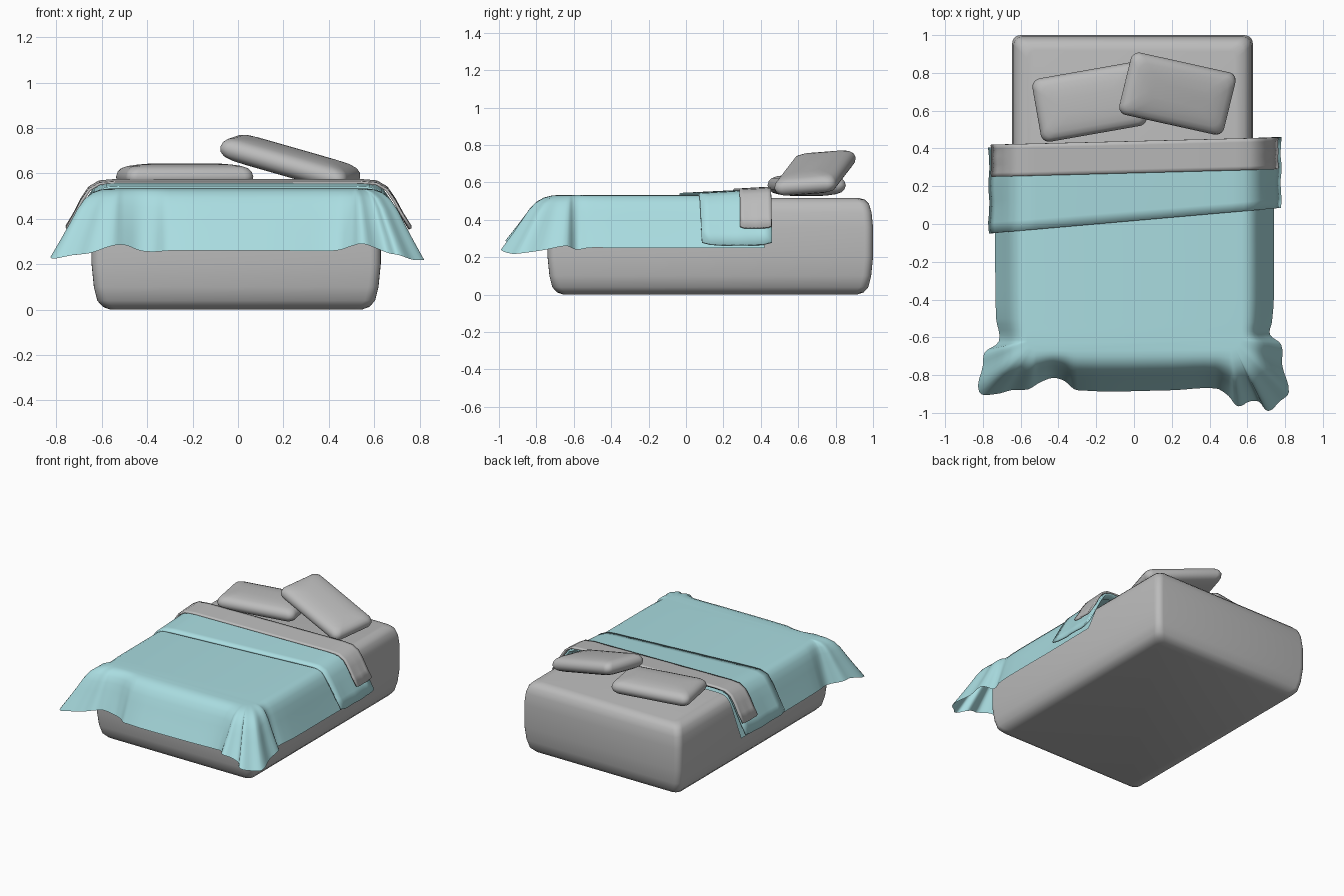
import bpy, bmesh, math
from mathutils import Vector, Matrix

if "Cube" in bpy.data.objects:
    bpy.data.objects.remove(bpy.data.objects["Cube"])


def material(name, rgb):
    m = bpy.data.materials.new(name)
    m.diffuse_color = (*rgb, 1)
    m.use_nodes = True
    m.node_tree.nodes["Principled BSDF"].inputs["Base Color"].default_value = m.diffuse_color
    return m


GREY = material("grey_linen", (0.5, 0.5, 0.5))
TEAL = material("teal_blanket", (0.40, 0.72, 0.75))


def finish(name, bm, mat, angle=50):
    bmesh.ops.recalc_face_normals(bm, faces=bm.faces)
    me = bpy.data.meshes.new(name)
    bm.to_mesh(me)
    bm.free()
    me.materials.append(mat)
    ob = bpy.data.objects.new(name, me)
    bpy.context.collection.objects.link(ob)
    bpy.context.view_layer.objects.active = ob
    ob.select_set(True)
    bpy.ops.object.shade_smooth_by_angle(angle=math.radians(angle))
    ob.select_set(False)
    return ob


def bridge(bm, a, b, closed):
    n = len(a)
    for i in range(n if closed else n - 1):
        j = (i + 1) % n
        bm.faces.new((a[i], a[j], b[j], b[i]))


def rounded_stack(name, hx, hy, r, levels, mat, matrix):
    """Soft box: rounded rectangles stacked at (height, inset) levels."""
    bm = bmesh.new()
    rings = []
    for z, inset in levels:
        ring = []
        for k, (sx, sy) in enumerate(((1, 1), (-1, 1), (-1, -1), (1, -1))):
            for s in range(6):
                a = math.pi / 2 * (k + s / 5)
                ring.append(bm.verts.new(matrix @ Vector((
                    sx * (hx - inset - r) + r * math.cos(a),
                    sy * (hy - inset - r) + r * math.sin(a), z))))
        rings.append(ring)
    for a, b in zip(rings, rings[1:]):
        bridge(bm, a, b, True)
    bm.faces.new(rings[0])
    bm.faces.new(rings[-1])
    return finish(name, bm, mat)


# Mattress
rounded_stack("mattress", 0.637, 0.87, 0.045,
              [(0, .085), (.012, .05), (.04, .025), (.1, .01), (.2, 0), (.36, 0),
               (.44, .008), (.485, .022), (.508, .045), (.517, .08)],
              GREY, Matrix.Translation((-0.008, 0.13, 0)))

# Pillows
half = [(0, 0), (.022, .006), (.038, .02), (.048, .045), (.054, .08), (.058, .12)]
pillow = [(-z, i) for z, i in half[:0:-1]] + half
for name, loc, rz, ry, hx in (("left_pillow", (-.235, .645, .585), 10, 0, .285),
                              ("right_pillow", (.23, .69, .65), -12, 16, .295)):
    m = (Matrix.Translation(loc) @ Matrix.Rotation(math.radians(ry), 4, 'Y')
         @ Matrix.Rotation(math.radians(rz), 4, 'Z'))
    if ry:
        m = m @ Matrix.Rotation(math.radians(8), 4, 'X')
    rounded_stack(name, hx, .17, .045, pillow, GREY, m)

# Blanket: hem path from right rear, round the foot, to left rear
hem = [Vector(p) for p in (
    (.745, .42, .25), (.74, 0, .25), (.74, -.4, .25), (.73, -.52, .25), (.72, -.585, .24),
    (.78, -.64, .26), (.785, -.75, .24), (.82, -.89, .22), (.77, -.94, .22), (.71, -.99, .24),
    (.66, -.94, .25), (.61, -.94, .27), (.55, -.965, .29), (.5, -.91, .28), (.43, -.87, .26),
    (.2, -.88, .26), (-.3, -.88, .26), (-.37, -.83, .255), (-.43, -.815, .26), (-.5, -.84, .285),
    (-.56, -.875, .28), (-.65, -.88, .25), (-.73, -.9, .24), (-.82, -.89, .225), (-.8, -.75, .26),
    (-.79, -.68, .26), (-.715, -.62, .24), (-.73, -.5, .25), (-.735, -.2, .25), (-.74, .42, .25))]


def smooth_path(pts, steps):
    out = []
    for i in range(len(pts) - 1):
        a, b = pts[i], pts[i + 1]
        p, q = pts[max(i - 1, 0)], pts[min(i + 2, len(pts) - 1)]
        # limit tangents on uneven spacing
        d = (b - a).length
        ta = (b - p).normalized() * d if i else b - a
        tb = (q - a).normalized() * d
        for s in range(steps):
            t = s / steps
            out.append(a * (2*t**3 - 3*t*t + 1) + ta * (t**3 - 2*t*t + t)
                       + b * (3*t*t - 2*t**3) + tb * (t**3 - t*t))
    return out + [pts[-1]]


TOP = 0.533
fall = [(0, 0), (.15, .012), (.3, .055), (.44, .15), (.56, .3), (.68, .5), (.83, .74), (1, 1)]
bm = bmesh.new()
rows = [[] for _ in fall]
for h in smooth_path(hem, 4):
    core = Vector((max(-.51, min(.51, h.x)), max(-.61, h.y), 0))
    out = Vector((h.x, h.y, 0)) - core
    inner = core + out.normalized() * .06
    for row, (f, g) in zip(rows, fall):
        row.append(bm.verts.new((inner.x + (h.x - inner.x) * f,
                                 inner.y + (h.y - inner.y) * f,
                                 TOP + (h.z - TOP) * g)))
for a, b in zip(rows, rows[1:]):
    bridge(bm, a, b, False)
bm.faces.new(rows[0])
finish("blanket", bm, TEAL)


def band(name, prof, front, back, rise, mat):
    """Cloth strip laid across the bed; front/back are (left y, right y)."""
    bm = bmesh.new()
    full = [(-x, z) for x, z in prof[:0:-1]] + prof
    w = prof[-1][0]
    rows = []
    for k in range(9):
        v = k / 8
        row = []
        for x, z in full:
            t = (x + w) / (2 * w)
            y0 = front[0] + (front[1] - front[0]) * t
            y1 = back[0] + (back[1] - back[0]) * t
            lift = rise * v * max(0, min(1, (z - .3) / .22))
            # soft ripple and rounded corners at the hanging ends
            hang = max(0, (.5 - z) / .24)
            ripple = .008 * hang * math.sin(v * 7 + x)
            corner = .015 * hang * abs(2 * v - 1) ** 6
            row.append(bm.verts.new((x + math.copysign(ripple, x) * (1 if x > 0 else -1),
                                     y0 + (y1 - y0) * v, z + lift + corner)))
        rows.append(row)
    for a, b in zip(rows, rows[1:]):
        bridge(bm, a, b, False)
    ob = finish(name, bm, mat)
    s = ob.modifiers.new("thickness", 'SOLIDIFY')
    s.thickness = .012
    s.offset = 0
    return ob


# Turned-back blanket edge and the sheet folded over it
band("blanket_fold", [(0, .538), (.3, .538), (.52, .538), (.58, .535), (.63, .515), (.665, .465),
                      (.695, .41), (.735, .33), (.768, .265)],
     (-.05, .085), (.405, .46), .022, TEAL)
band("sheet_fold", [(0, .56), (.3, .56), (.54, .56), (.61, .554), (.655, .528), (.69, .475),
                    (.72, .415), (.755, .355)],
     (.25, .29), (.42, .458), .010, GREY)
